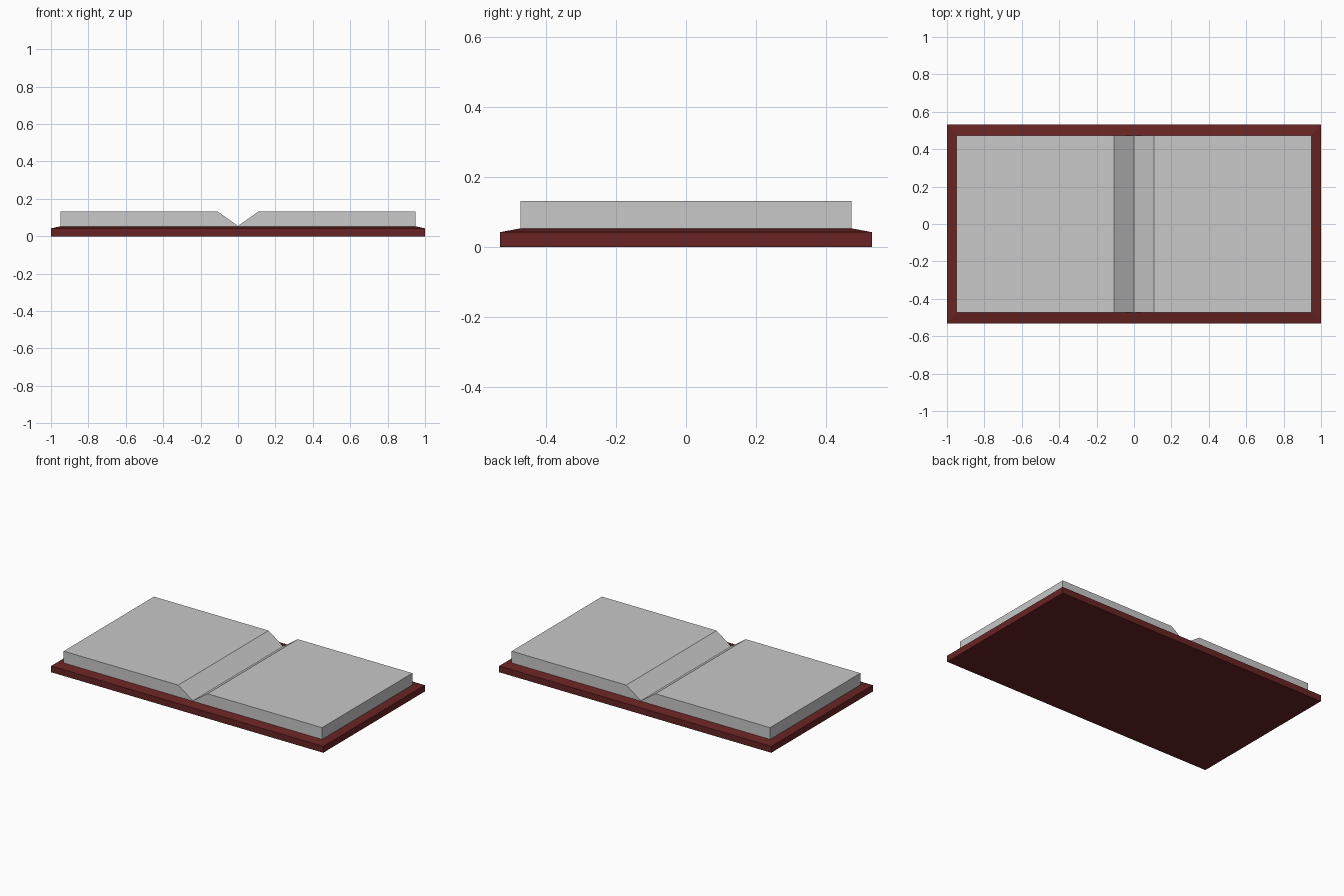
import bpy
import bmesh

if "Cube" in bpy.data.objects:
    bpy.data.objects.remove(bpy.data.objects["Cube"])


def material(name, rgb):
    m = bpy.data.materials.new(name)
    m.diffuse_color = (*rgb, 1.0)
    m.use_nodes = True
    m.node_tree.nodes["Principled BSDF"].inputs["Base Color"].default_value = m.diffuse_color
    return m


def add_object(name, bm, mat):
    bmesh.ops.recalc_face_normals(bm, faces=bm.faces)
    mesh = bpy.data.meshes.new(name)
    bm.to_mesh(mesh)
    bm.free()
    mesh.materials.append(mat)
    obj = bpy.data.objects.new(name, mesh)
    bpy.context.collection.objects.link(obj)
    return obj


red = material("dark red cover", (0.138, 0.017, 0.017))
grey = material("page grey", (0.58, 0.58, 0.58))

W, D = 1.0, 0.533          # cover half sizes
PW, PD = 0.95, 0.474       # page half sizes
EDGE, SEAT, TOP = 0.042, 0.053, 0.131

# Cover: flat slab whose rim slopes up to the page block
bm = bmesh.new()
rings = []
for hx, hy, z in ((W, D, 0), (W, D, EDGE), (PW, PD, SEAT)):
    rings.append([bm.verts.new((sx * hx, sy * hy, z))
                  for sx, sy in ((-1, -1), (1, -1), (1, 1), (-1, 1))])
for low, high in zip(rings, rings[1:]):
    for i in range(4):
        j = (i + 1) % 4
        bm.faces.new((low[i], low[j], high[j], high[i]))
bm.faces.new(rings[0][::-1])
bm.faces.new(rings[-1])
add_object("book_cover", bm, red)

# Pages: one half profile per side, sloping down to the centre fold
profile = [(0, SEAT), (PW, SEAT), (PW, TOP), (0.107, TOP), (0, SEAT + 0.002)]
for name, side in (("left_pages", -1), ("right_pages", 1)):
    bm = bmesh.new()
    face = bm.faces.new([bm.verts.new((side * x, -PD, z)) for x, z in profile])
    ext = bmesh.ops.extrude_face_region(bm, geom=[face])
    moved = [v for v in ext["geom"] if isinstance(v, bmesh.types.BMVert)]
    bmesh.ops.translate(bm, verts=moved, vec=(0, 2 * PD, 0))
    if not face.is_valid or len(bm.faces) < 7:
        bm.faces.new([v for v in bm.verts if v not in moved])
    add_object(name, bm, grey)
